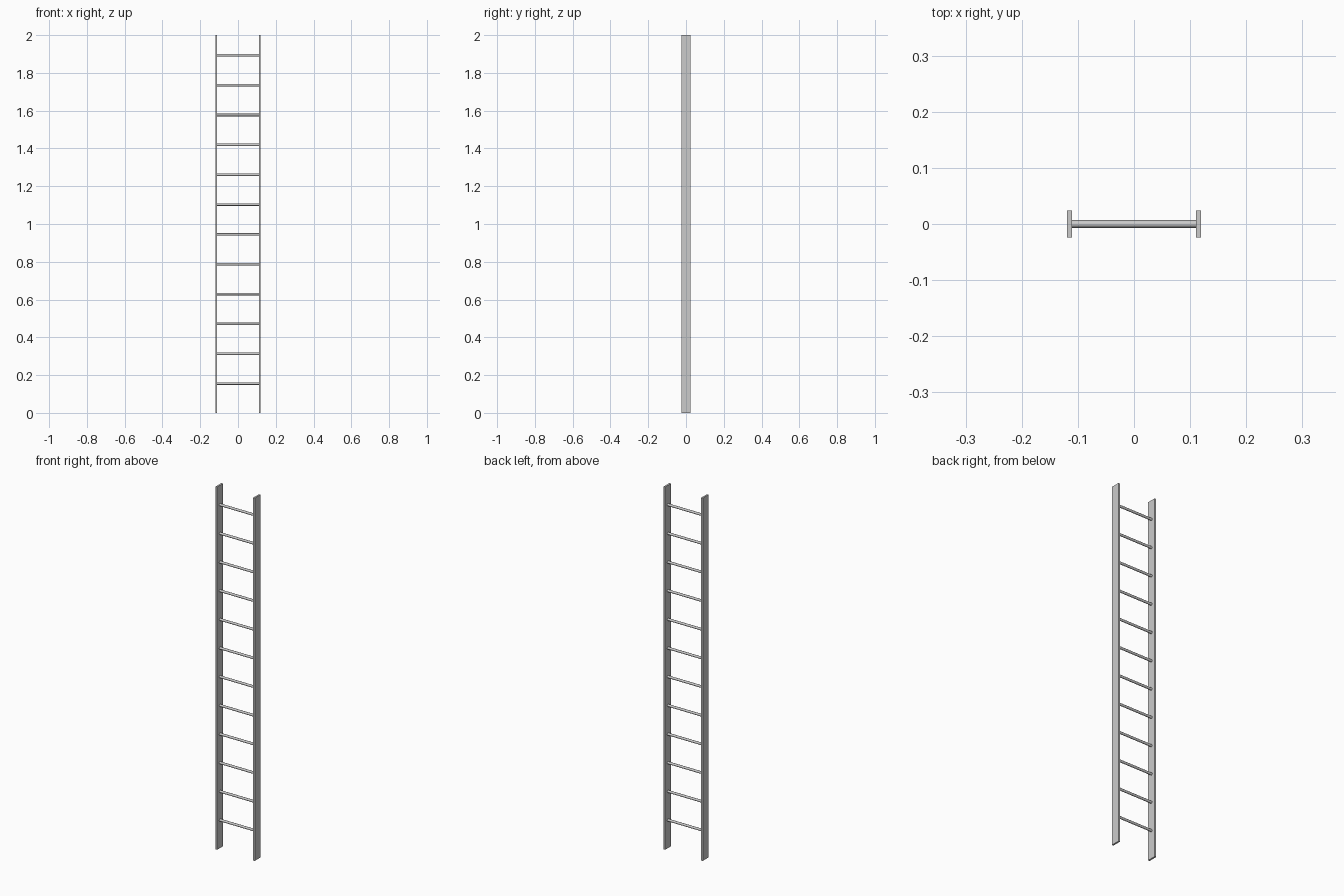
import bpy
import math

if "Cube" in bpy.data.objects:
    bpy.data.objects.remove(bpy.data.objects["Cube"])

RAIL_X = 0.1148      # rail centre offset
RAIL_T = 0.0095      # rail thickness
RAIL_D = 0.049       # rail depth
HEIGHT = 2.0
RUNG_R = 0.0067
RUNGS = 12


def rail(name, x):
    bpy.ops.mesh.primitive_cube_add(size=1, location=(x, 0, HEIGHT / 2))
    ob = bpy.context.object
    ob.name = name
    ob.scale = (RAIL_T, RAIL_D, HEIGHT)
    bpy.ops.object.transform_apply(location=False, rotation=False, scale=True)


def rung(index):
    z = 0.155 + 0.158 * index
    bpy.ops.mesh.primitive_cylinder_add(
        vertices=12, radius=RUNG_R, depth=2 * RAIL_X - RAIL_T + 0.002,
        location=(0, 0, z), rotation=(0, math.pi / 2, 0))
    ob = bpy.context.object
    ob.name = f"rung_{index + 1:02d}"
    bpy.ops.object.shade_smooth_by_angle(angle=math.radians(40))


# Two flat upright side rails
rail("left_rail", -RAIL_X)
rail("right_rail", RAIL_X)

# Evenly spaced round rungs between the rails
for i in range(RUNGS):
    rung(i)
